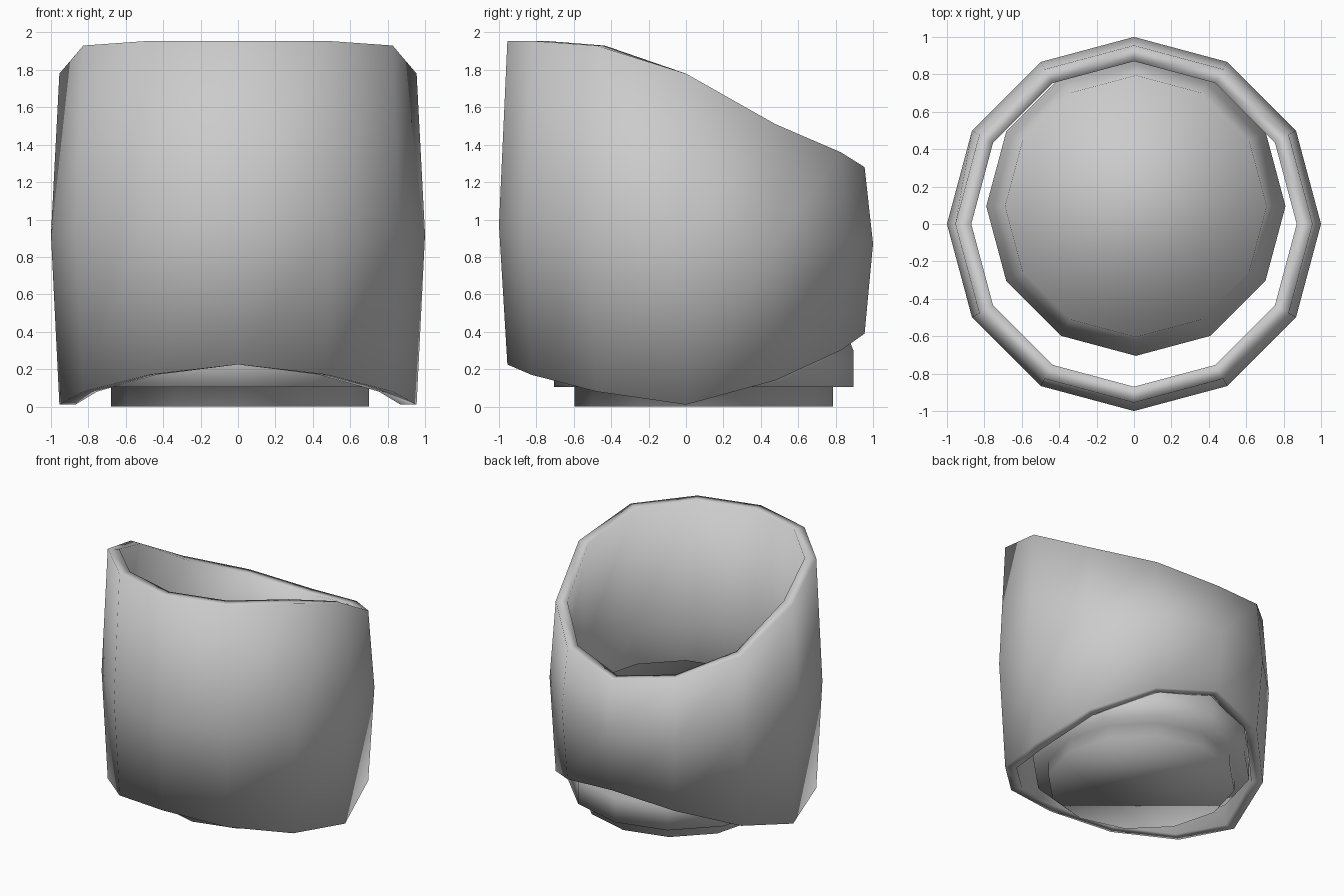
import bpy, bmesh
from math import sin, cos, pi

SIDES = 12

cube = bpy.data.objects.get("Cube")
if cube:
    bpy.data.objects.remove(cube, do_unlink=True)

grey = bpy.data.materials.new("plain grey")
grey.use_nodes = True
grey.diffuse_color = (0.6, 0.6, 0.6, 1)
grey.node_tree.nodes["Principled BSDF"].inputs["Base Color"].default_value = grey.diffuse_color


def make_object(name, rings, closed):
    """Bridge rings of points; either join last to first or cap both ends."""
    bm = bmesh.new()
    loops = [[bm.verts.new(p) for p in ring] for ring in rings]
    pairs = list(zip(loops, loops[1:]))
    if closed:
        pairs.append((loops[-1], loops[0]))
    else:
        bm.faces.new(loops[0])
        bm.faces.new(loops[-1])
    for low, high in pairs:
        for i in range(SIDES):
            j = (i + 1) % SIDES
            bm.faces.new((low[i], low[j], high[j], high[i]))
    bmesh.ops.recalc_face_normals(bm, faces=bm.faces)
    for face in bm.faces:
        face.smooth = True
    mesh = bpy.data.meshes.new(name)
    bm.to_mesh(mesh)
    bm.free()
    mesh.materials.append(grey)
    obj = bpy.data.objects.new(name, mesh)
    bpy.context.collection.objects.link(obj)
    return obj


def ring(radius, heights, cx=0, cy=0):
    """Ring starting at the front; heights run front to back and mirror."""
    points = []
    for i in range(SIDES):
        a = 2 * pi * i / SIDES
        z = heights[min(i, SIDES - i)]
        points.append((cx + radius * sin(a), cy - radius * cos(a), z))
    return points


# Sleeve: bulged wall with slanted top rim and wavy bottom rim
top = [1.955, 1.955, 1.93, 1.78, 1.51, 1.36, 1.28]
bottom = [0.225, 0.17, 0.08, 0.01, 0.14, 0.30, 0.39]
middle = [0.92 + 0.05 * cos(pi * i / 6) for i in range(7)]
make_object("sleeve", [
    ring(0.955, bottom), ring(1.0, middle), ring(0.955, top),
    ring(0.87, top), ring(0.915, middle), ring(0.87, bottom),
], closed=True)

# Plug: narrow foot, wide shoulder and tapering body, set slightly back
profile = [(0.69, 0), (0.69, 0.105), (0.8, 0.105), (0.8, 0.3), (0.76, 0.4), (0.7, 0.78)]
make_object("plug", [ring(r, [z] * 7, 0.01, 0.095) for r, z in profile], closed=False)
